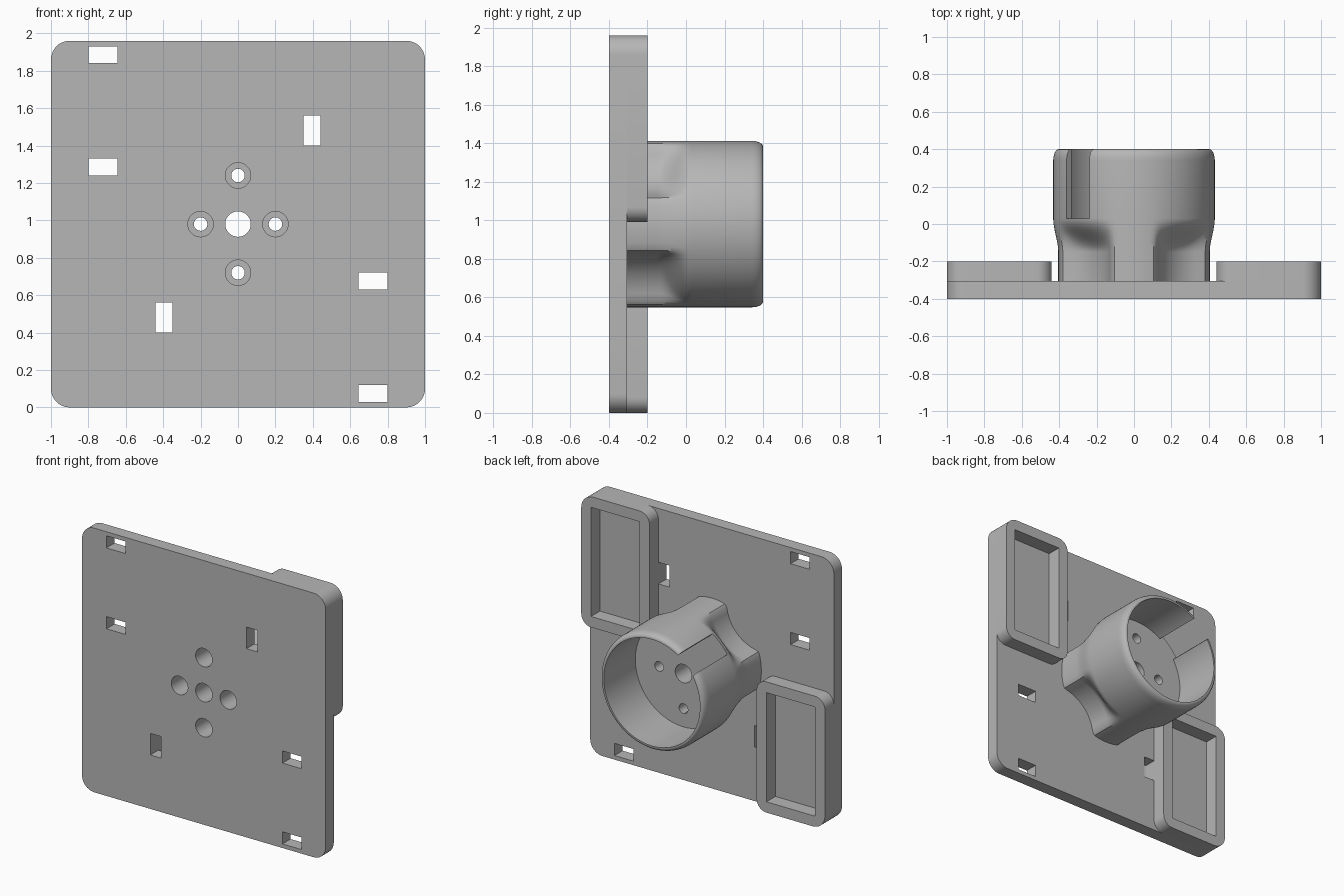
import bpy, bmesh
from math import cos, sin, pi, sqrt, radians
from mathutils import Matrix

if "Cube" in bpy.data.objects:
    bpy.data.objects.remove(bpy.data.objects["Cube"])

grey = bpy.data.materials.new("plain_grey")
grey.use_nodes = True
grey.diffuse_color = (0.47, 0.47, 0.47, 1)
grey.node_tree.nodes["Principled BSDF"].inputs["Base Color"].default_value = (0.47, 0.47, 0.47, 1)

MID = 0.98                          # height of the hub axis
FRONT, DECK, RAISED, RIM = -0.4, -0.305, -0.2, 0.4
FLOOR = 0.03                        # bottom of the cup


def loft(name, rings):
    """Solid through a list of (outline, y) rings, capped at both ends."""
    bm = bmesh.new()
    loops = [[bm.verts.new((x, y, z)) for x, z in pts] for pts, y in rings]
    n = len(loops[0])
    for a, b in zip(loops, loops[1:]):
        for i in range(n):
            j = (i + 1) % n
            bm.faces.new((a[i], a[j], b[j], b[i]))
    bm.faces.new(loops[0])
    bm.faces.new(loops[-1])
    bmesh.ops.recalc_face_normals(bm, faces=bm.faces)
    mesh = bpy.data.meshes.new(name)
    bm.to_mesh(mesh)
    bm.free()
    mesh.materials.append(grey)
    obj = bpy.data.objects.new(name, mesh)
    bpy.context.collection.objects.link(obj)
    return obj


def prism(name, pts, y0, y1):
    return loft(name, [(pts, y0), (pts, y1)])


def rect(x0, x1, z0, z1):
    return [(x0, z0), (x1, z0), (x1, z1), (x0, z1)]


def rounded(x0, x1, z0, z1, radii, steps=10):
    """Rounded rectangle; radii run from bottom left, anticlockwise."""
    pts = []
    for k, ((cx, cz), r) in enumerate(zip(rect(x0, x1, z0, z1), radii)):
        sx, sz = (1 if k in (0, 3) else -1), (1 if k < 2 else -1)
        for i in range(steps + 1):
            a = pi + k * pi / 2 + i * pi / 2 / steps
            pts.append((cx + sx * r + r * cos(a), cz + sz * r + r * sin(a)))
    return pts


def circle(r, cx=0, cz=MID, n=48):
    return [(cx + r * cos(2 * pi * i / n), cz + r * sin(2 * pi * i / n)) for i in range(n)]


def cut(obj, cutters):
    """Subtract the cutters and delete them."""
    bpy.context.view_layer.objects.active = obj
    for c in cutters:
        c.hide_render = True
        mod = obj.modifiers.new("cut", 'BOOLEAN')
        mod.operation, mod.solver, mod.object = 'DIFFERENCE', 'EXACT', c
        bpy.ops.object.modifier_apply(modifier=mod.name)
        bpy.data.objects.remove(c)


def smooth(obj):
    bpy.ops.object.select_all(action='DESELECT')
    obj.select_set(True)
    bpy.context.view_layer.objects.active = obj
    bpy.ops.object.shade_smooth_by_angle(angle=radians(32))


SCREWS = [(0, 0.26), (0, -0.26), (0.2, 0), (-0.2, 0)]


def screw_holes():
    """Centre bore, narrow screw holes and their wide recesses."""
    tools = [prism("bore", circle(0.068), -0.5, 0.2)]
    for x, z in SCREWS:
        tools.append(prism("screw_hole", circle(0.036, x, MID + z, 32), -0.5, 0.2))
        tools.append(prism("screw_recess", circle(0.068, x, MID + z), -0.5, -0.07))
    return tools


# Base plate with strap slots, each repeated by a half turn about the hub axis
plate = prism("base_plate", rounded(-1, 1, 0, 2 * MID, [0.1] * 4), FRONT, DECK)
slots = []
for x0, x1, z0, z1 in [(0.645, 0.8, 0.63, 0.72), (0.645, 0.8, 0.03, 0.12),
                       (0.35, 0.44, 1.4, 1.56)]:
    slots.append(prism("slot", rect(x0, x1, z0, z1), -0.5, 0))
    slots.append(prism("slot", rect(-x1, -x0, 2 * MID - z1, 2 * MID - z0), -0.5, 0))
cut(plate, slots + screw_holes())
smooth(plate)

# Raised rectangular trays in two opposite corners
for side, name in ((1, "upper_left_tray"), (-1, "lower_right_tray")):
    def turned(pts):
        return [(side * x, MID + side * (z - MID)) for x, z in pts]
    tray = prism(name, turned(rounded(0.44, 1, 0.99, 2 * MID, [0.08, 0.08, 0.1, 0.08])),
                 DECK, RAISED)
    cut(tray, [prism("pocket", turned(rect(0.52, 0.92, 1.07, 1.88)), -0.5, 0)])
    smooth(tray)

# Hub: four-armed foot that swells into a round cup
SEG = 128
CUP_R = 0.432


def foot_radius(a):
    """Oval outline scooped out by a cylinder on each diagonal."""
    c, s = abs(cos(a)), abs(sin(a))
    oval = 1 / sqrt((c / 0.405) ** 2 + (s / CUP_R) ** 2)
    cx, cz, r = 0.41, 0.43, 0.29
    along = cx * c + cz * s
    disc = along ** 2 - (cx ** 2 + cz ** 2 - r ** 2)
    if disc <= 0:
        return oval
    scoop = along - sqrt(disc)
    blend = max(0.03 - abs(oval - scoop), 0) / 0.03
    return min(oval, scoop) - blend ** 2 * 0.0075


def hub_ring(t):
    pts = []
    for i in range(SEG):
        a = 2 * pi * i / SEG
        r = foot_radius(a) * (1 - t) + CUP_R * t
        pts.append((r * cos(a), MID + r * sin(a)))
    return pts


rings = [(hub_ring(0), DECK)]
for i in range(13):
    t = i / 12
    rings.append((hub_ring(t * t * (3 - 2 * t)), -0.15 + t * 0.18))
for i in range(7):
    a = pi / 2 * i / 6
    rings.append((circle(CUP_R - 0.03 + 0.03 * cos(a), n=SEG), RIM - 0.06 + 0.06 * sin(a)))
rings += [(circle(0.395, n=SEG), RIM), (circle(0.395, n=SEG), FLOOR)]
hub = loft("hub_cup", rings)

# Cable notch through the cup wall on the upper diagonal
notch = prism("notch", rect(0.3, 0.5, -0.086, 0.086), FLOOR, RIM + 0.1)
notch.data.transform(Matrix.Translation((0, 0, MID)) @ Matrix.Rotation(radians(-135), 4, 'Y'))
cut(hub, [notch] + screw_holes())
smooth(hub)
